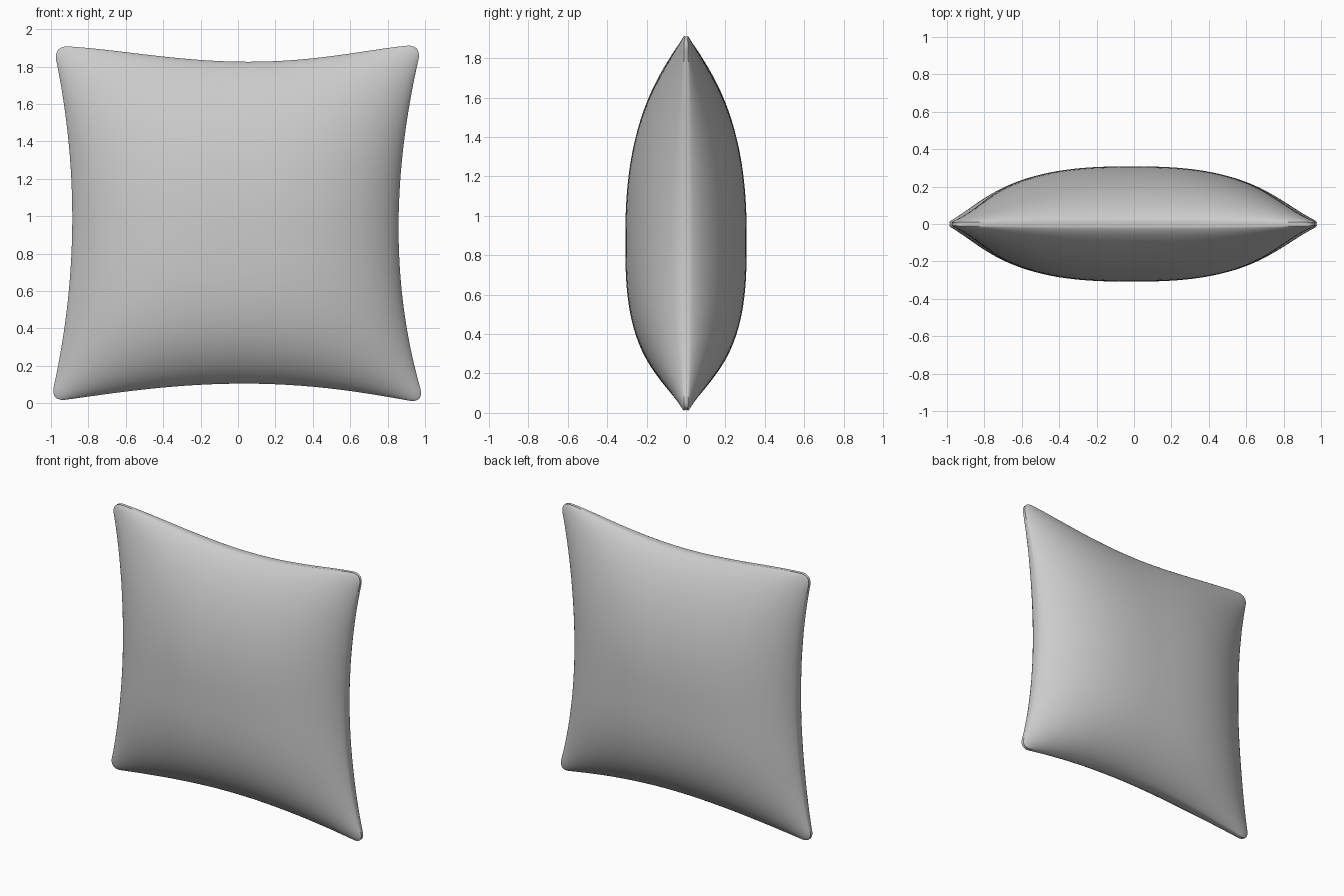
import bpy
import bmesh
import math

if "Cube" in bpy.data.objects:
    bpy.data.objects.remove(bpy.data.objects["Cube"], do_unlink=True)

# Single fabric colour
fabric = bpy.data.materials.new("grey fabric")
fabric.use_nodes = True
GREY = (0.6, 0.6, 0.6, 1)
fabric.diffuse_color = GREY
fabric.node_tree.nodes["Principled BSDF"].inputs["Base Color"].default_value = GREY

STEPS = 56       # grid cells per side
PUFF = 0.3       # half thickness of the filling
LIP = 0.008      # half thickness of the seam lip
CORNER = 0.08    # size of the rounded corners


def lerp(a, b, t):
    return a + (b - a) * t


def bow(s, depth, power, shift=0):
    """Inward curve of an edge, zero at both corners."""
    s -= shift * (1 - s * s)
    return depth * max(0, 1 - s * s) ** power


def bulge(s):
    """Filling profile from seam to seam."""
    return max(0, 1 - abs(s) ** 2.6) ** 0.65


def round_corner(u, v):
    """Turn each corner square of the sheet into a quarter disc."""
    c = 1 - CORNER
    if abs(u) <= c or abs(v) <= c:
        return u, v
    a, b = (abs(u) - c) / CORNER, (abs(v) - c) / CORNER
    ra, rb = a * math.sqrt(1 - b * b / 2), b * math.sqrt(1 - a * a / 2)
    return math.copysign(c + CORNER * ra, u), math.copysign(c + CORNER * rb, v)


def panel_point(u, v):
    ru, rv = round_corner(u, v)
    s, t = (ru + 1) / 2, (rv + 1) / 2
    # The four bowed edges
    left = lerp(-1.005, -0.99, t) + bow(rv, 0.11, 1)
    right = lerp(1.0, 0.985, t) - bow(rv, 0.133, 1, -0.05)
    bottom = lerp(0.008, 0, s) + bow(ru, 0.1, 1.2, 0.05)
    top = lerp(1.912, 1.918, s) - bow(ru, 0.088, 1.7, 0.07)
    x, z = lerp(left, right, s), lerp(bottom, top, t)
    # Filling is fullest a little below the middle
    rim = 1 - max(abs(u), abs(v))
    depth = PUFF * bulge(u) * bulge(v + 0.12 * (1 - v * v))
    if rim < 1e-6:
        # Sink the seam line into a narrow groove
        return x * 0.995, 0, lerp(0.96, z, 0.995)
    return x, -depth - LIP, z


# Front panel: a sheet with finer cells toward the seam
bm = bmesh.new()
params = [math.sin((2 * i / STEPS - 1) * math.pi / 2) for i in range(STEPS + 1)]
rows = [[bm.verts.new(panel_point(u, v)) for u in params] for v in params]
for low, high in zip(rows, rows[1:]):
    for i in range(STEPS):
        bm.faces.new((low[i], low[i + 1], high[i + 1], high[i]))
mesh = bpy.data.meshes.new("cushion")
bm.to_mesh(mesh)
bm.free()
mesh.materials.append(fabric)

cushion = bpy.data.objects.new("cushion", mesh)
bpy.context.collection.objects.link(cushion)
bpy.ops.object.select_all(action="DESELECT")
cushion.select_set(True)
bpy.context.view_layer.objects.active = cushion
bpy.ops.object.shade_smooth_by_angle(angle=math.radians(50))

# Back panel mirrors the front and joins it along the seam
mirror = cushion.modifiers.new("back_panel", "MIRROR")
mirror.use_axis = (False, True, False)
mirror.use_clip = True
mirror.merge_threshold = 0.0005
